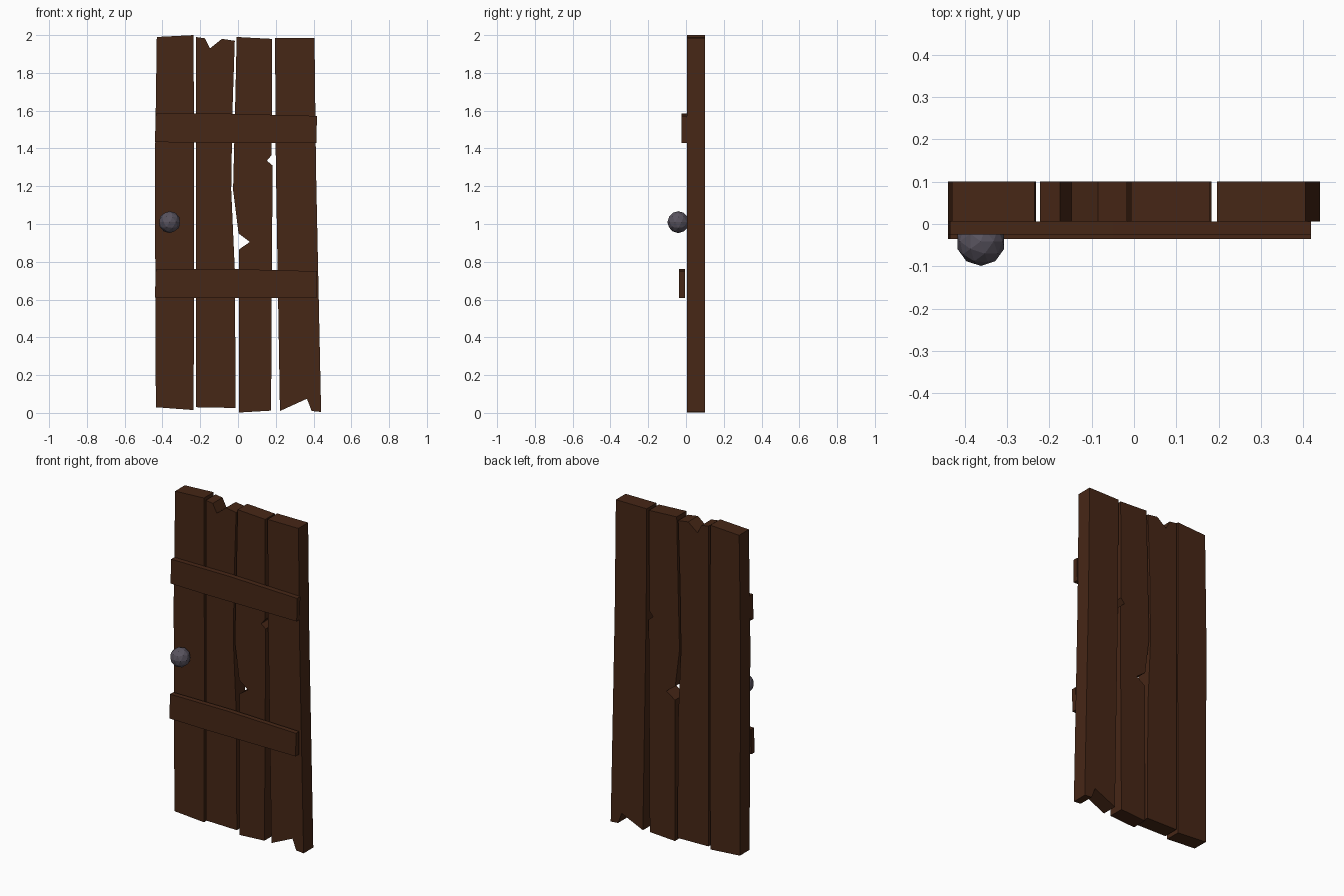
import bpy, bmesh
from mathutils import Vector

if "Cube" in bpy.data.objects:
    bpy.data.objects.remove(bpy.data.objects["Cube"])


def material(name, color):
    m = bpy.data.materials.new(name)
    m.diffuse_color = (*color, 1)
    m.use_nodes = True
    m.node_tree.nodes["Principled BSDF"].inputs["Base Color"].default_value = m.diffuse_color
    return m


wood = material("dark_wood", (0.062, 0.02, 0.008))
iron = material("grey_iron", (0.10, 0.088, 0.115))


def board(name, outline, y_front, depth):
    """Extrude a front (x, z) outline backwards along y."""
    bm = bmesh.new()
    face = bm.faces.new([bm.verts.new((x, y_front, z)) for x, z in outline])
    ext = bmesh.ops.extrude_face_region(bm, geom=[face])
    moved = [g for g in ext["geom"] if isinstance(g, bmesh.types.BMVert)]
    bmesh.ops.translate(bm, verts=moved, vec=Vector((0, depth, 0)))
    bmesh.ops.recalc_face_normals(bm, faces=bm.faces)
    mesh = bpy.data.meshes.new(name)
    bm.to_mesh(mesh)
    bm.free()
    mesh.materials.append(wood)
    obj = bpy.data.objects.new(name, mesh)
    bpy.context.collection.objects.link(obj)
    return obj


# Upright planks, outlined counter-clockwise from bottom left
planks = {
    "plank_left": [(-0.435, 0.03), (-0.235, 0.015), (-0.232, 1.0),
                   (-0.235, 2.0), (-0.43, 1.99), (-0.44, 1.3)],
    # broken notch in the top end
    "plank_mid_left": [(-0.222, 0.03), (-0.012, 0.026), (-0.017, 0.76),
                       (-0.036, 1.18), (-0.03, 1.58), (-0.017, 1.97),
                       (-0.085, 1.98), (-0.148, 1.93), (-0.175, 1.983),
                       (-0.222, 1.99)],
    # chips in both long edges
    "plank_mid_right": [(0.005, 0.002), (0.175, 0.012), (0.183, 1.31),
                        (0.153, 1.335), (0.178, 1.365), (0.18, 1.98),
                        (-0.007, 1.99), (-0.016, 1.58), (-0.026, 1.18),
                        (0.003, 0.95), (0.063, 0.905), (0.005, 0.865)],
    # broken notch in the bottom end
    "plank_right": [(0.222, 0.01), (0.365, 0.075), (0.39, 0.01),
                    (0.44, 0.005), (0.413, 1.29), (0.405, 1.985),
                    (0.196, 1.985), (0.2, 1.34)],
}
for name, outline in planks.items():
    board(name, outline, 0.006, 0.094)

# Cross rails on the front
rail = [(-0.435, 0.0), (-0.44, -0.15), (-0.2, -0.154), (0.415, -0.154),
        (0.418, -0.012), (-0.05, 0.0)]
for name, top, y in (("rail_upper", 1.584, -0.025), ("rail_lower", 0.762, -0.036)):
    board(name, [(x, top + z) for x, z in rail], y, 0.031)

# Round knob
bpy.ops.mesh.primitive_ico_sphere_add(subdivisions=2, radius=0.058,
                                      location=(-0.362, -0.041, 1.01))
knob = bpy.context.object
knob.name = "door_knob"
knob.data.materials.append(iron)
